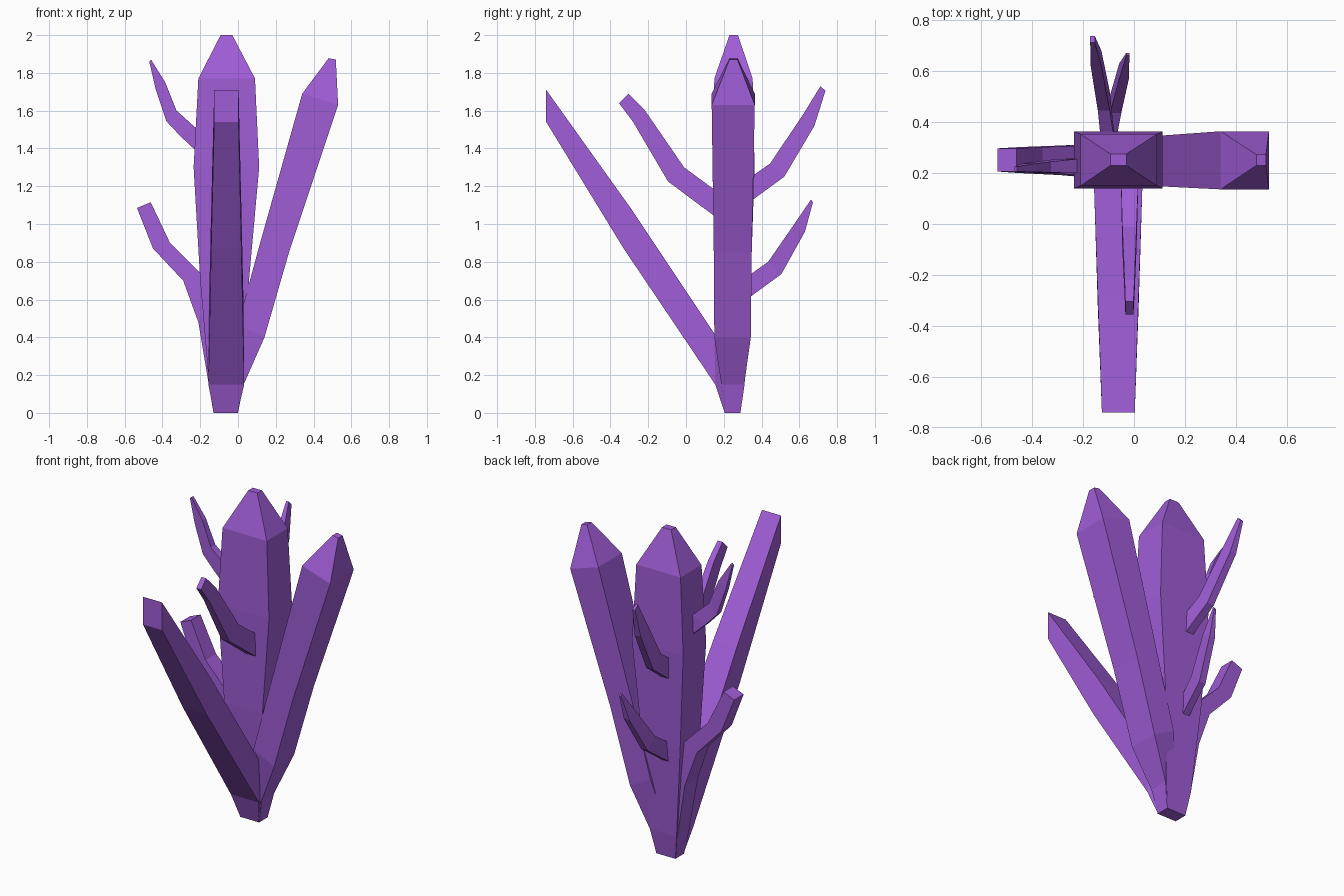
import bpy, bmesh

mat = bpy.data.materials.new("violet_crystal")
mat.diffuse_color = (0.35, 0.11, 0.68, 1)


def shard(name, axis, rings):
    """Loft four-sided rings. Each ring: lower point (u, z), upper point (u, z),
    and the sideways range. u runs along the given axis."""
    bm = bmesh.new()
    loops = []
    for (u0, z0), (u1, z1), (w0, w1) in rings:
        corners = [(u0, w0, z0), (u1, w0, z1), (u1, w1, z1), (u0, w1, z0)]
        if axis == 'y':
            corners = [(w, u, z) for u, w, z in corners]
        loops.append([bm.verts.new(c) for c in corners])
    for a, b in zip(loops, loops[1:]):
        for i in range(4):
            j = (i + 1) % 4
            bm.faces.new((a[i], a[j], b[j], b[i]))
    bm.faces.new(loops[0])
    bm.faces.new(loops[-1])
    bmesh.ops.recalc_face_normals(bm, faces=bm.faces[:])
    me = bpy.data.meshes.new(name)
    bm.to_mesh(me)
    bm.free()
    me.materials.append(mat)
    ob = bpy.data.objects.new(name, me)
    bpy.context.collection.objects.link(ob)


# Central upright crystal
shard("main_crystal", 'x', [
    ((-0.13, 0), (0.0, 0), (0.205, 0.288)),
    ((-0.153, 0.15), (0.025, 0.15), (0.185, 0.31)),
    ((-0.2, 0.7), (0.058, 0.7), (0.153, 0.343)),
    ((-0.235, 1.3), (0.112, 1.3), (0.14, 0.363)),
    ((-0.21, 1.77), (0.09, 1.77), (0.15, 0.353)),
    ((-0.092, 2.0), (-0.03, 2.0), (0.23, 0.275)),
])

# Large pointed crystal leaning right
shard("right_crystal", 'x', [
    ((0.0, 0.0), (-0.08, 0.05), (0.207, 0.286)),
    ((0.03, 0.15), (-0.04, 0.3), (0.187, 0.308)),
    ((0.14, 0.4), (0.0, 0.47), (0.15, 0.343)),
    ((0.27, 0.85), (0.12, 0.91), (0.147, 0.348)),
    ((0.53, 1.63), (0.34, 1.69), (0.136, 0.364)),
    ((0.518, 1.87), (0.48, 1.878), (0.23, 0.273)),
])

# Long blunt crystal leaning forward
shard("front_crystal", 'y', [
    ((0.205, 0.0), (0.25, 0.25), (-0.127, -0.003)),
    ((0.155, 0.15), (0.15, 0.42), (-0.157, 0.033)),
    ((-0.33, 0.87), (-0.29, 1.08), (-0.142, 0.018)),
    ((-0.74, 1.54), (-0.74, 1.71), (-0.126, 0.003)),
])

# Bent branch on the lower left
shard("left_branch", 'x', [
    ((-0.13, 0.0), (-0.08, 0.1), (0.21, 0.283)),
    ((-0.155, 0.15), (-0.11, 0.25), (0.19, 0.305)),
    ((-0.21, 0.48), (-0.14, 0.6), (0.185, 0.312)),
    ((-0.29, 0.7), (-0.195, 0.735), (0.192, 0.308)),
    ((-0.45, 0.87), (-0.36, 0.9), (0.2, 0.302)),
    ((-0.535, 1.085), (-0.462, 1.115), (0.206, 0.297)),
])

# Small bent twigs
shard("left_twig", 'x', [
    ((-0.15, 1.32), (-0.15, 1.46), (0.2, 0.26)),
    ((-0.305, 1.465), (-0.225, 1.51), (0.2, 0.255)),
    ((-0.38, 1.545), (-0.325, 1.6), (0.202, 0.245)),
    ((-0.435, 1.71), (-0.385, 1.75), (0.204, 0.238)),
    ((-0.47, 1.86), (-0.46, 1.87), (0.206, 0.225)),
])
shard("front_twig", 'y', [
    ((0.2, 1.005), (0.2, 1.145), (-0.052, 0.018)),
    ((-0.095, 1.225), (-0.01, 1.30), (-0.046, 0.01)),
    ((-0.28, 1.54), (-0.22, 1.605), (-0.037, 0.002)),
    ((-0.355, 1.64), (-0.305, 1.69), (-0.034, -0.002)),
])
shard("back_upper_twig", 'y', [
    ((0.28, 1.075), (0.28, 1.205), (-0.125, -0.07)),
    ((0.52, 1.25), (0.445, 1.32), (-0.142, -0.095)),
    ((0.68, 1.52), (0.62, 1.58), (-0.17, -0.128)),
    ((0.738, 1.705), (0.712, 1.73), (-0.172, -0.154)),
])
shard("back_lower_twig", 'y', [
    ((0.28, 0.57), (0.28, 0.69), (-0.125, -0.08)),
    ((0.505, 0.735), (0.435, 0.80), (-0.094, -0.05)),
    ((0.63, 0.96), (0.57, 0.995), (-0.058, -0.02)),
    ((0.672, 1.115), (0.662, 1.13), (-0.03, -0.018)),
])
